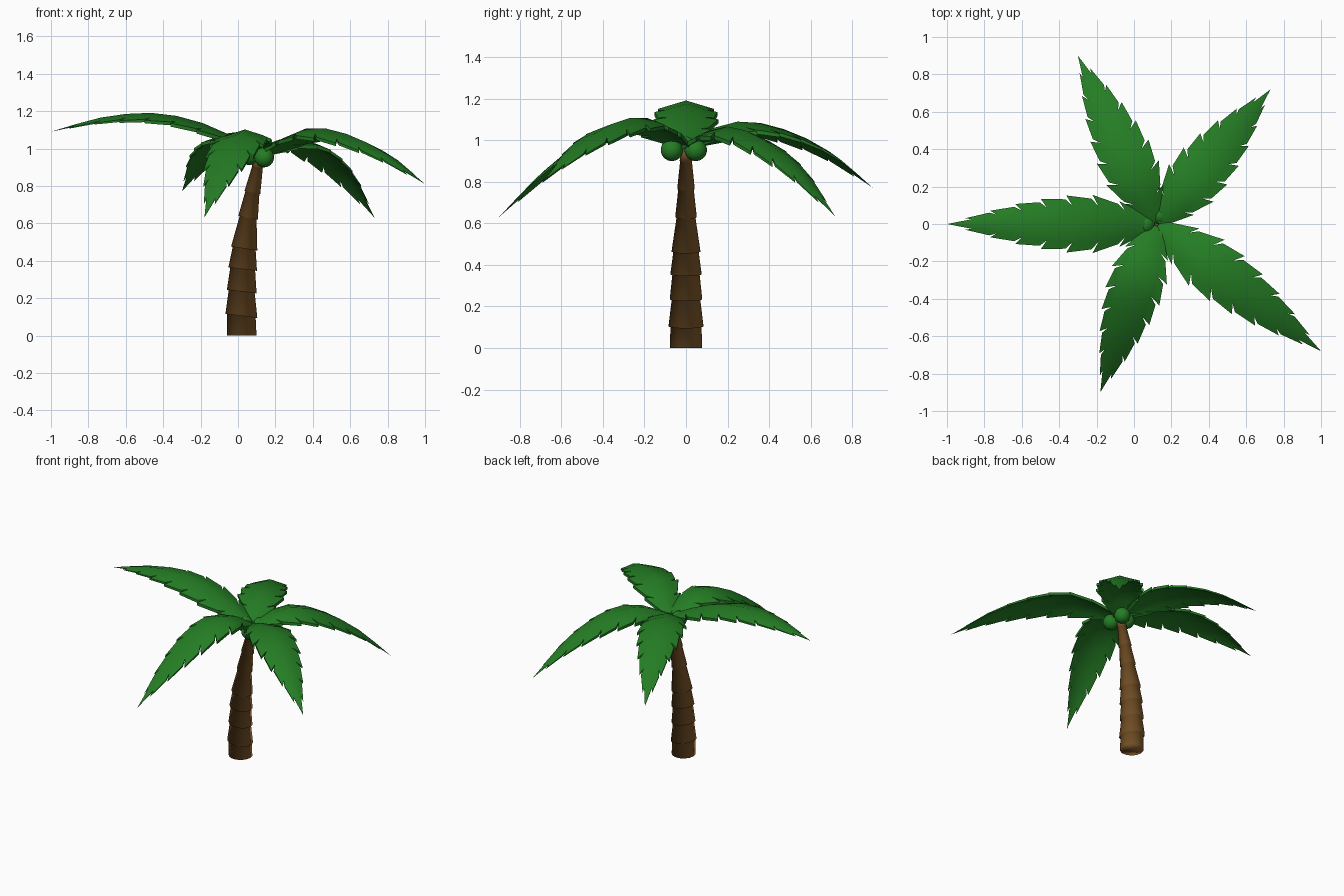
import bpy, bmesh, math
from mathutils import Vector, Matrix

if "Cube" in bpy.data.objects:
    bpy.data.objects.remove(bpy.data.objects["Cube"])


def material(name, color):
    m = bpy.data.materials.new(name)
    m.diffuse_color = (*color, 1)
    m.use_nodes = True
    m.node_tree.nodes["Principled BSDF"].inputs["Base Color"].default_value = m.diffuse_color
    return m


BROWN = material("bark brown", (0.25, 0.115, 0.027))
GREEN = material("leaf green", (0.018, 0.205, 0.018))


def make_object(name, bm, mat, angle=35):
    me = bpy.data.meshes.new(name)
    bm.to_mesh(me)
    bm.free()
    me.materials.append(mat)
    ob = bpy.data.objects.new(name, me)
    bpy.context.collection.objects.link(ob)
    bpy.ops.object.select_all(action='DESELECT')
    ob.select_set(True)
    bpy.context.view_layer.objects.active = ob
    bpy.ops.object.shade_smooth_by_angle(angle=math.radians(angle))
    return ob


def lerp_table(table, u):
    """Smooth interpolation through (u, value) points."""
    n = len(table)
    for i in range(n - 1):
        (a, va), (b, vb) = table[i], table[i + 1]
        if u <= b or i == n - 2:
            def slope(k):
                lo, hi = table[max(k - 1, 0)], table[min(k + 1, n - 1)]
                return (hi[1] - lo[1]) / (hi[0] - lo[0])
            h = b - a
            t = (u - a) / h
            return ((2*t**3 - 3*t**2 + 1) * va + (t**3 - 2*t**2 + t) * h * slope(i)
                    + (3*t**2 - 2*t**3) * vb + (t**3 - t**2) * h * slope(i + 1))


# Trunk: one continuous stepped tube, each segment wider at its lower rim
# (z, centre x, lower radius, upper radius, tilt)
SEGMENTS = [(0.0, 0.02, 0.079, 0.077, 0.0), (0.105, 0.018, 0.086, 0.070, 0.13),
            (0.235, 0.02, 0.080, 0.067, 0.12), (0.355, 0.025, 0.077, 0.062, 0.12),
            (0.465, 0.033, 0.071, 0.046, 0.15), (0.63, 0.054, 0.053, 0.038, 0.2),
            (0.765, 0.077, 0.043, 0.029, 0.2), (0.90, 0.104, 0.031, 0.026, 0.2),
            (0.975, 0.118, 0, 0, 0.2)]
SIDES = 14
bm = bmesh.new()
rings = []
for low, high in zip(SEGMENTS, SEGMENTS[1:]):
    for (z, cx, _, _, tilt), r in ((low, low[2]), (high, low[3])):
        m = Matrix.Translation((cx, 0, z)) @ Matrix.Rotation(tilt, 4, 'Y')
        rings.append([bm.verts.new(m @ Vector((r * math.cos(a), r * math.sin(a), 0)))
                      for a in (2 * math.pi * k / SIDES for k in range(SIDES))])
for a, b in zip(rings, rings[1:]):
    for k in range(SIDES):
        j = (k + 1) % SIDES
        bm.faces.new((a[k], a[j], b[j], b[k]))
bm.faces.new(rings[0][::-1])
bm.faces.new(rings[-1])
make_object("trunk", bm, BROWN, 180)

# Coconuts
for i, p in enumerate([(0.14, -0.068, 0.953), (0.14, 0.047, 0.953), (0.06, -0.005, 0.965)]):
    bm = bmesh.new()
    bmesh.ops.create_uvsphere(bm, u_segments=14, v_segments=9, radius=0.054,
                              matrix=Matrix.Translation(p))
    make_object(f"coconut_{i + 1}", bm, GREEN, 180)

# Fronds: thin arched slabs with drooping, forward-pointing leaflets on both sides
BASE = Vector((0.12, 0.0, 0.985))
STATIONS = (0, 0.15, 0.3, 0.5, 0.75, 1)
WIDTH = [(0, 0.035), (0.1, 0.085), (0.2, 0.13), (0.32, 0.157), (0.45, 0.15),
         (0.6, 0.125), (0.75, 0.085), (0.9, 0.035), (1, 0.0)]
TEETH = 8
DROOP = 0.3
THICKNESS = 0.022
FRONDS = [((-1.0, 0.0), (0.985, 1.075, 1.145, 1.19, 1.168, 1.09)),
          ((-0.30, 0.90), (0.985, 1.06, 1.09, 1.06, 0.955, 0.77)),
          ((0.73, 0.72), (0.985, 1.045, 1.065, 1.01, 0.86, 0.63)),
          ((1.0, -0.68), (0.985, 1.06, 1.11, 1.085, 0.98, 0.81)),
          ((-0.18, -0.90), (0.985, 1.075, 1.10, 1.03, 0.86, 0.63))]


def frond(name, tip, heights):
    table = list(zip(STATIONS, heights))
    along = Vector((tip[0], tip[1], 0)) - Vector((BASE.x, BASE.y, 0))
    side = Vector((-along.y, along.x, 0)).normalized()

    def layer(bm, depth):
        """One skin of the frond, lowered by depth, thinning to the tip."""
        def vert(u, w):
            p = BASE + along * u + side * w
            p.z = lerp_table(table, u) - abs(w) * DROOP - depth * (1 - u * u)
            return bm.verts.new(p)

        us = [0.01 + 0.99 * (i / TEETH) ** 0.95 for i in range(TEETH + 1)]
        spine = [vert(u, 0) for u in us]
        faces, rims = [], []
        for s in (1, -1):
            inner = [vert(u, s * lerp_table(WIDTH, u) * (0.62 if u > 0.1 else 1))
                     for u in us[:-1]]
            rim = []
            for i in range(TEETH - 1):
                uo = us[i] + 0.035
                shoulder = vert(uo, s * lerp_table(WIDTH, uo) * 0.87)
                ut = us[i + 1] + 0.03
                point = vert(ut, s * lerp_table(WIDTH, ut))
                rim += [inner[i], shoulder, point]
                faces += [(s, (spine[i], spine[i + 1], inner[i + 1], inner[i])),
                          (s, (inner[i], inner[i + 1], point, shoulder))]
            faces.append((s, (spine[-2], spine[-1], inner[-1])))
            rims.append(rim + [inner[-1]])
        outline = [spine[0]] + rims[0] + [spine[-1]] + rims[1][::-1]
        for s, f in faces:
            bm.faces.new(f if (s > 0) == (depth == 0) else f[::-1])
        return outline

    bm = bmesh.new()
    top, under = layer(bm, 0), layer(bm, THICKNESS)
    for i in range(len(top)):
        j = (i + 1) % len(top)
        bm.faces.new((top[i], top[j], under[j], under[i]))
    bmesh.ops.remove_doubles(bm, verts=bm.verts, dist=0.0005)
    bmesh.ops.recalc_face_normals(bm, faces=bm.faces)
    make_object(name, bm, GREEN, 50)


for i, (tip, heights) in enumerate(FRONDS):
    frond(f"frond_{i + 1}", tip, heights)
